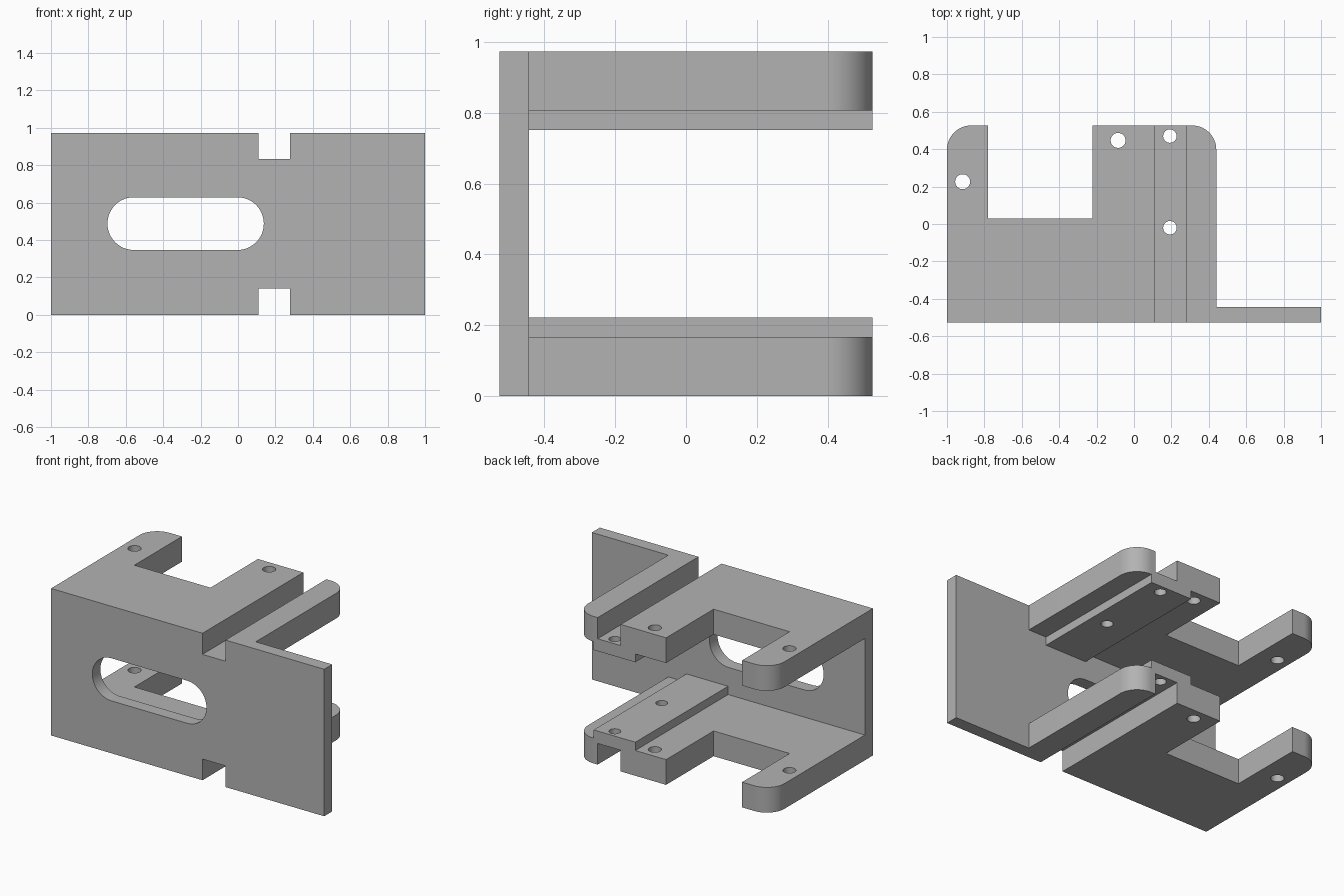
import bpy, bmesh
from math import pi, cos, sin
from mathutils import Vector

cube = bpy.data.objects.get("Cube")
if cube:
    bpy.data.objects.remove(cube, do_unlink=True)

H = 0.973            # overall height
BACK, FRONT = 0.527, -0.527
PLATE_Y = -0.443     # inner face of the front plate
R = 0.13             # rounded flange corners

grey = bpy.data.materials.new("plain_grey")
grey.use_nodes = True
colour = (0.45, 0.45, 0.45, 1)
grey.diffuse_color = colour
grey.node_tree.nodes["Principled BSDF"].inputs["Base Color"].default_value = colour


def arc(cx, cy, r, start, end, steps=16):
    """Points on an arc, angles in multiples of pi."""
    angles = [pi * (start + (end - start) * i / steps) for i in range(steps + 1)]
    return [(cx + r * cos(a), cy + r * sin(a)) for a in angles]


def prism(name, outline, low, high, axis="Z"):
    """Extrude a 2D outline: xy along z, or xz along y."""
    place = (lambda u, v, d: (u, v, d)) if axis == "Z" else (lambda u, v, d: (u, d, v))
    bm = bmesh.new()
    face = bm.faces.new([bm.verts.new(place(u, v, low)) for u, v in outline])
    new = bmesh.ops.extrude_face_region(bm, geom=[face])["geom"]
    shift = Vector(place(0, 0, high - low))
    bmesh.ops.translate(bm, vec=shift, verts=[g for g in new if isinstance(g, bmesh.types.BMVert)])
    bmesh.ops.recalc_face_normals(bm, faces=bm.faces)
    mesh = bpy.data.meshes.new(name)
    bm.to_mesh(mesh)
    bm.free()
    mesh.materials.append(grey)
    obj = bpy.data.objects.new(name, mesh)
    bpy.context.collection.objects.link(obj)
    return obj


def rect(x0, x1, z0, z1):
    return [(x0, z0), (x1, z0), (x1, z1), (x0, z1)]


# Full-height body: front plate plus the flange outline with its rear notch
outline = [(-1, FRONT), (1, FRONT), (1, PLATE_Y), (0.44, PLATE_Y)]
outline += arc(0.44 - R, BACK - R, R, 0, 0.5)
outline += [(-0.223, BACK), (-0.223, 0.03), (-0.78, 0.03), (-0.78, BACK)]
outline += arc(-1 + R, BACK - R, R, 0.5, 1)
bracket = prism("bracket", outline, 0, H)

# Space between the flanges, narrower where the rails stand proud
thin, thick = 0.167, 0.222
rail_l, rail_r = 0.307, 0.002
cavity = [(-1.2, thin), (rail_r, thin), (rail_r, thick), (rail_l, thick), (rail_l, thin), (1.2, thin)]
cavity += [(x, H - z) for x, z in reversed(cavity)]
cutters = [prism("cavity_cutter", cavity, PLATE_Y, 0.8, "Y")]

# Long rounded window in the front plate
r = 0.141
window = arc(0.138 - r, 0.488, r, -0.5, 0.5, 24) + arc(-0.698 + r, 0.488, r, 0.5, 1.5, 24)
cutters.append(prism("window_cutter", window, -0.8, -0.3, "Y"))

# Channels along the outer face of both flanges
for z0, z1 in ((-0.2, 0.14), (H - 0.14, H + 0.2)):
    cutters.append(prism("channel_cutter", rect(0.109, 0.278, z0, z1), -0.8, 0.8, "Y"))

# Drilled holes through both flanges
for x, y, radius in ((-0.916, 0.226, 0.04), (-0.085, 0.447, 0.04),
                     (0.192, 0.47, 0.036), (0.192, -0.02, 0.036)):
    cutters.append(prism("hole_cutter", arc(x, y, radius, 0, 2, 32)[:-1], -0.2, H + 0.2))

for cutter in cutters:
    mod = bracket.modifiers.new(cutter.name, "BOOLEAN")
    mod.operation, mod.solver, mod.object = "DIFFERENCE", "EXACT", cutter

# Apply the cuts and shade curved walls smoothly
bpy.ops.object.select_all(action="DESELECT")
bpy.context.view_layer.objects.active = bracket
bracket.select_set(True)
for mod in list(bracket.modifiers):
    bpy.ops.object.modifier_apply(modifier=mod.name)
for cutter in cutters:
    bpy.data.objects.remove(cutter, do_unlink=True)
bpy.ops.object.shade_smooth_by_angle(angle=pi / 6)
